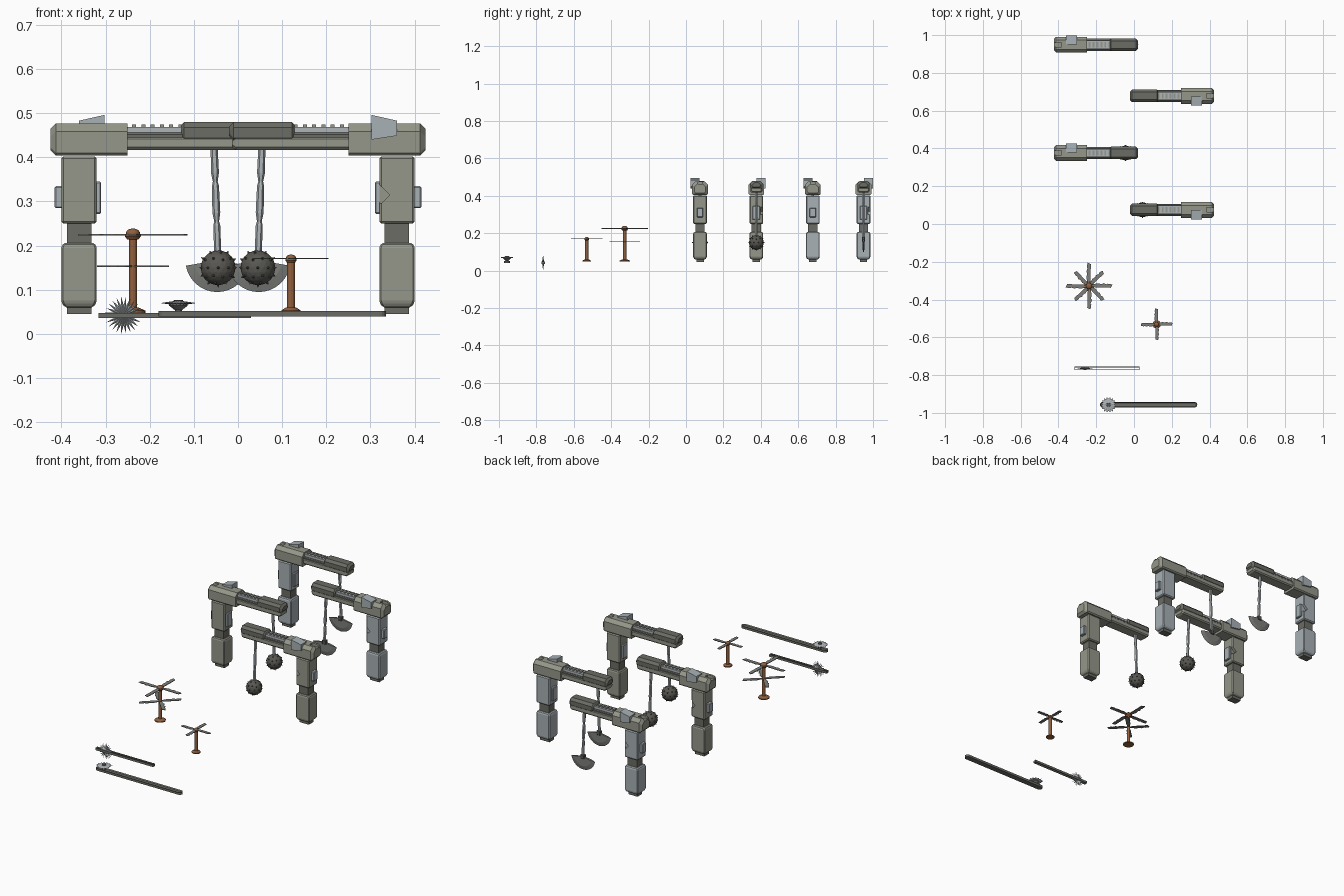
import bpy, bmesh, math
from mathutils import Matrix, Vector

if "Cube" in bpy.data.objects:
    bpy.data.objects.remove(bpy.data.objects["Cube"])

PI = math.pi


def material(name, r, g, b):
    m = bpy.data.materials.new(name)
    m.diffuse_color = [((c / 255 + 0.055) / 1.055) ** 2.4 for c in (r, g, b)] + [1]
    m.use_nodes = True
    m.node_tree.nodes["Principled BSDF"].inputs["Base Color"].default_value = m.diffuse_color
    return m


STONE = material("olive stone", 149, 151, 138)
BLUE = material("blue grey stone", 168, 177, 182)
DARK = material("dark stone", 108, 108, 101)
IRON = material("iron", 88, 87, 82)
STEEL = material("blade steel", 125, 127, 122)
LIGHT = material("light steel", 175, 181, 184)
COPPER = material("copper wood", 146, 96, 62)


def finish(name, bm, mat, M=Matrix(), bevel=0, smooth=False):
    bmesh.ops.recalc_face_normals(bm, faces=bm.faces[:])
    me = bpy.data.meshes.new(name)
    bm.to_mesh(me)
    bm.free()
    ob = bpy.data.objects.new(name, me)
    bpy.context.collection.objects.link(ob)
    ob.matrix_world = M
    me.materials.append(mat)
    if bevel:
        mod = ob.modifiers.new("bevel", 'BEVEL')
        mod.width, mod.segments = bevel, 1
    if smooth:
        for p in me.polygons:
            p.use_smooth = True
    return ob


def skin(name, rings, mat, M=Matrix(), **kw):
    """Join matching rings of points into a capped solid."""
    bm = bmesh.new()
    vs = [[bm.verts.new(p) for p in r] for r in rings]
    n = len(rings[0])
    for a, b in zip(vs, vs[1:]):
        for i in range(n):
            bm.faces.new((a[i], a[(i + 1) % n], b[(i + 1) % n], b[i]))
    bm.faces.new(vs[0])
    bm.faces.new(vs[-1])
    return finish(name, bm, mat, M, **kw)


def box(name, x0, x1, y0, y1, z0, z1, mat, M=Matrix(), **kw):
    rings = [[(x0, y0, z), (x1, y0, z), (x1, y1, z), (x0, y1, z)] for z in (z0, z1)]
    return skin(name, rings, mat, M, **kw)


def lathe(name, prof, n, mat, M=Matrix(), **kw):
    """prof holds (radius, z) pairs."""
    rings = [[(r * math.cos(2 * PI * i / n), r * math.sin(2 * PI * i / n), z)
              for i in range(n)] for r, z in prof]
    return skin(name, rings, mat, M, **kw)


def beam(name, ends, w, z0, z1, ch, mat, M):
    """Beam along x with chamfered edges; ends holds (x, shrink) pairs."""
    rings = []
    for x, s in ends:
        a, lo, hi = w - s, z0 + s, z1 - s
        rings.append([(x, -a, lo + .006), (x, -a + .006, lo), (x, a - .006, lo), (x, a, lo + .006),
                      (x, a, hi - ch), (x, a - ch, hi), (x, -a + ch, hi), (x, -a, hi - ch)])
    return skin(name, rings, mat, M)


def cut(ob, cutter):
    cutter.hide_render = True
    cutter.hide_viewport = True
    mod = ob.modifiers.new("chip", 'BOOLEAN')
    mod.operation, mod.object, mod.solver = 'DIFFERENCE', cutter, 'EXACT'


def star(name, n, r_in, r_out, t, mat, M):
    """Spiky disc lying flat, thickest in the middle."""
    bm = bmesh.new()
    rim = []
    for i in range(2 * n):
        r, a = (r_out if i % 2 else r_in), PI * i / n
        rim.append(bm.verts.new((r * math.cos(a), r * math.sin(a), 0)))
    for z in (t, -t):
        c = bm.verts.new((0, 0, z))
        for i in range(2 * n):
            bm.faces.new((c, rim[i], rim[(i + 1) % (2 * n)]))
    return finish(name, bm, mat, M)


def spiked_ball(M):
    bm = bmesh.new()
    bmesh.ops.create_icosphere(bm, subdivisions=2, radius=1)
    dirs = [v.co.normalized() for v in bm.verts]
    bm.free()
    bm = bmesh.new()
    bmesh.ops.create_icosphere(bm, subdivisions=3, radius=.0395)
    for d in dirs:
        T = Matrix.Translation(d * .0415) @ d.to_track_quat('Z', 'Y').to_matrix().to_4x4()
        bmesh.ops.create_cone(bm, segments=6, radius1=.004, radius2=0, depth=.008, matrix=T)
    finish("spiked_ball", bm, IRON, M)


def axe(M):
    rings = []
    for i in range(17):
        a = math.radians(190 + 160 * i / 16)
        rings.append([(r * math.cos(a), y, r * math.sin(a)) for r, y in
                      ((.012, .005), (.052, .005), (.072, 0), (.052, -.005), (.012, -.005))])
    skin("pendulum_axe", rings, STEEL, M)


def gantry(y, turned, pillar, weapon):
    M = Matrix.Translation((0, y, 0)) @ Matrix.Rotation(PI if turned else 0, 4, 'Z')
    # pillar
    up = box("upper_pillar", -.40, -.32, -.037, .037, .25, .402, pillar, M, bevel=.005)
    chip = box("chip_cutter", -.014, .014, -.014, .014, -.024, .024, pillar,
               M @ Matrix.Translation((-.317, .037, .322)) @ Matrix.Rotation(PI / 4, 4, 'Y'))
    cut(up, chip)
    box("pillar_neck", -.387, -.332, -.025, .025, .2, .255, DARK, M)
    skin("lower_pillar", [[(-.36 + sx * .04 * k, sy * .037 * k, z)
                           for sx, sy in ((-1, -1), (1, -1), (1, 1), (-1, 1))]
                          for z, k in ((.06, .8), (.072, 1), (.195, 1), (.206, .9))],
         pillar, M, bevel=.004)
    box("pillar_foot", -.387, -.332, -.02, .02, .045, .065, DARK, M)
    box("outer_plate", -.415, -.395, -.017, .017, .285, .335, BLUE, M, bevel=.003)
    box("inner_plate", -.325, -.31, -.02, .02, .272, .345, BLUE, M, bevel=.003)
    # top beam
    head = beam("beam_head", [(-.424, .012), (-.412, 0), (-.25, 0)], .042, .404, .477, .018, STONE, M)
    cut(head, box("slot_cutter", -.44, -.385, -.012, .012, .462, .5, STONE, M))
    beam("beam_body", [(-.26, 0), (.005, 0), (.014, .006)], .032, .417, .446, .004, STONE, M)
    beam("beam_trim", [(-.26, 0), (-.12, 0)], .029, .435, .456, .004, DARK, M)
    box("beam_rack", -.26, -.12, -.022, .022, .45, .469, LIGHT, M)
    for i in range(6):
        x = -.24 + i * .021
        box("rack_tooth", x, x + .009, -.014, .014, .465, .474, STONE, M)
    beam("beam_cap", [(-.128, .006), (-.122, 0), (.01, 0), (.02, .01)], .033, .438, .48, .013, DARK, M)
    # wedge bracket on the head
    skin("head_wedge", [[(-.302, v, .496), (-.36, v, .483), (-.36, v, .449), (-.302, v, .44)]
                        for v in (.002, .05)], BLUE, M)
    # swinging rod, slightly tilted
    H = M @ Matrix.Translation((-.054, 0, .42)) @ Matrix.Rotation(-.034, 4, 'Y')
    lathe("swing_rod", [(.008, 0), (.009, -.055), (.0055, -.075), (.008, -.085), (.009, -.145),
                        (.0055, -.165), (.008, -.175), (.008, -.25)], 6, LIGHT, H)
    if weapon == "ball":
        spiked_ball(M @ Matrix.Translation((-.045, 0, .15)))
    else:
        B = M @ Matrix.Translation((-.047, 0, .167))
        axe(B)
        box("axe_hub", -.012, .012, -.009, .009, -.012, .012, IRON, B, bevel=.003)


gantry(.949, False, BLUE, "axe")
gantry(.678, True, BLUE, "axe")
gantry(.376, False, STONE, "ball")
gantry(.075, True, STONE, "ball")


def spinner(x, y, top, knob, base, tiers):
    M = Matrix.Translation((x, y, 0))
    lathe("spinner_base", [(base, .048), (base, .053), (.012, .06)], 16, COPPER, M)
    lathe("spinner_post", [(.009, .05), (.009, top)], 12, COPPER, M, smooth=False)
    lathe("spinner_collar", [(knob * .7, top - knob * .8), (knob, top - knob * .4),
                             (knob, top - knob * .1), (knob * .6, top)], 16, COPPER, M)
    prof = [(knob * .9 * math.cos(a), top + knob * .6 * math.sin(a))
            for a in [PI / 2 * (k / 4 - .9) for k in range(8)]]
    lathe("spinner_knob", prof, 16, COPPER, M, smooth=True)
    for z, r, turn in tiers:
        w = .013 if r > .1 else .011
        out = [(.006, -.004), (.3 * r, -w * .7), (.93 * r, -w), (r, w * .3), (.8 * r, w * .7),
               (.76 * r, w * .4), (.6 * r, w), (.55 * r, w * .6), (.35 * r, w), (.006, .004)]
        for i in range(4):
            R = M @ Matrix.Rotation(turn + i * PI / 2, 4, 'Z')
            skin("spinner_blade", [[(px, py, z + d) for px, py in out] for d in (-.0015, .0015)],
                 STEEL, R)


spinner(-.238, -.328, .228, .018, .028, [(.225, .124, .03), (.153, .108, .03 + PI / 4)])
spinner(.12, -.531, .172, .013, .022, [(.171, .085, .05)])

# narrow slotted track with an upright saw
for s in (-1, 1):
    yc = -.764 + s * .007
    box("slot_rail", -.316, .03, yc - .002, yc + .002, .036, .048, DARK)
for x in (-.316, .026):
    box("slot_end", x, x + .004, -.772, -.756, .036, .048, DARK)
S = Matrix.Translation((-.259, -.764, .0425)) @ Matrix.Rotation(PI / 2, 4, 'X')
star("upright_saw", 24, .023, .0425, .006, LIGHT, S)

# long rounded track with a sunken groove
bm = bmesh.new()
pts = []
for cx, a0 in ((.32, -PI / 2), (-.165, PI / 2)):
    for k in range(9):
        a = a0 + PI * k / 8
        pts.append(bm.verts.new((cx + .015 * math.cos(a), -.957 + .015 * math.sin(a), .04)))
bottom = bm.faces.new(pts)
top = bmesh.ops.extrude_face_region(bm, geom=[bottom])["geom"]
face = [g for g in top if isinstance(g, bmesh.types.BMFace)][0]
bmesh.ops.translate(bm, vec=(0, 0, .0125), verts=face.verts[:])
bm.normal_update()
bmesh.ops.inset_individual(bm, faces=[face], thickness=.005)
bmesh.ops.translate(bm, vec=(0, 0, -.005), verts=face.verts[:])
if not any(len(f.verts) == 18 and f.calc_center_median().z < .041 for f in bm.faces):
    bm.faces.new(pts)
finish("long_track", bm, DARK)

# flat saw on its cone
F = Matrix.Translation((-.135, -.957, 0))
star("flat_saw", 16, .031, .042, .006, LIGHT, F @ Matrix.Translation((0, 0, .07)))
lathe("saw_cone", [(.006, .045), (.008, .054), (.021, .064), (.021, .068)], 12, STEEL, F)
lathe("saw_hub", [(.012, .07), (.01, .077)], 12, IRON, F)
